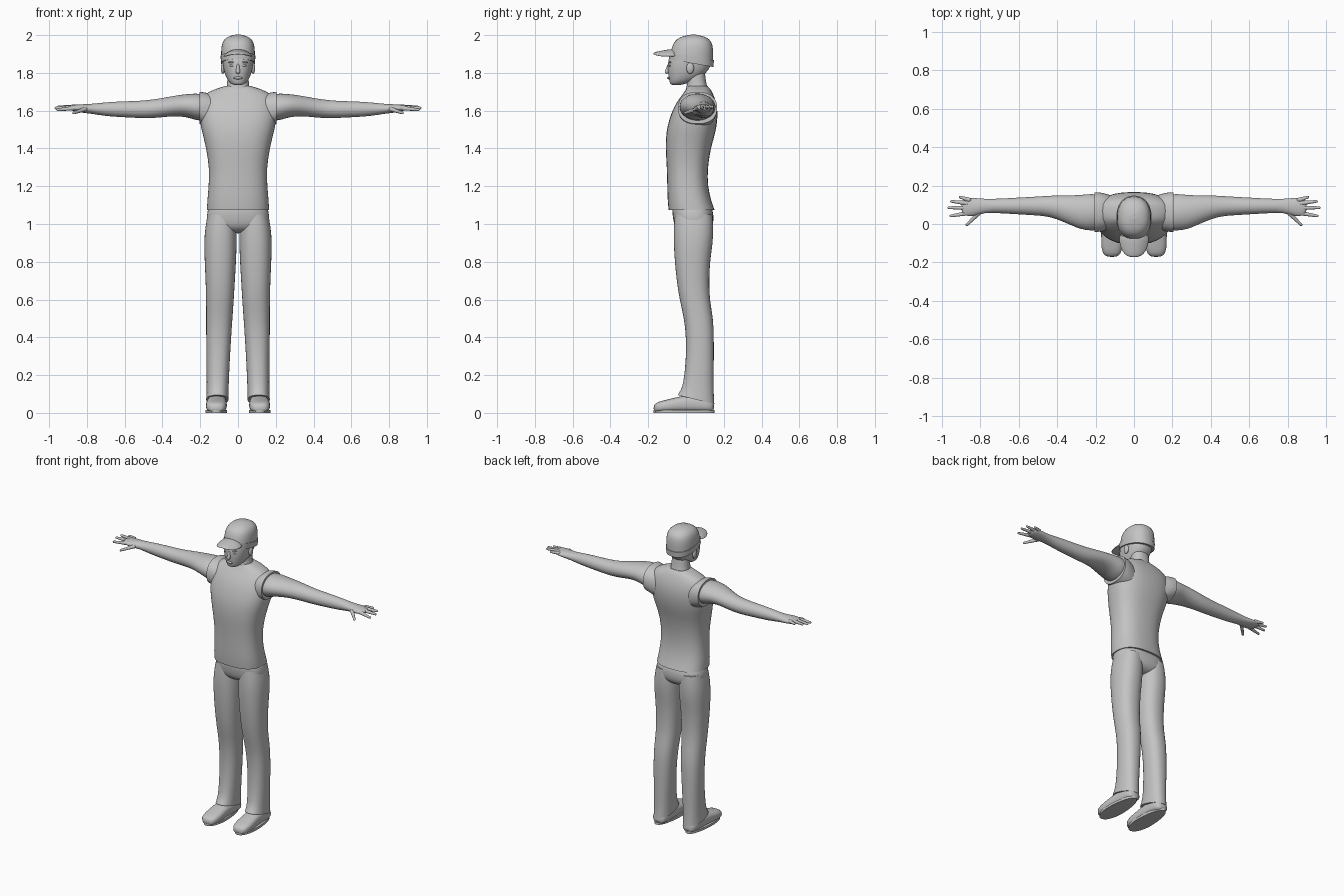
import bpy
import bmesh
import math
from mathutils import Matrix, Vector

default_cube = bpy.data.objects.get("Cube")
if default_cube:
    bpy.data.objects.remove(default_cube, do_unlink=True)

CM = 0.01  # all part sizes below are in hundredths of a unit

# One plain colour for the whole figure
grey = bpy.data.materials.new("plain_grey")
grey.use_nodes = True
grey.diffuse_color = (0.55, 0.55, 0.55, 1)
grey.node_tree.nodes["Principled BSDF"].inputs["Base Color"].default_value = grey.diffuse_color


def finish(name, bm, mirror=False, subdivide=0):
    """Turn a bmesh into a smooth object with optional mirror and subdivision."""
    bmesh.ops.recalc_face_normals(bm, faces=bm.faces)
    for face in bm.faces:
        face.smooth = True
    mesh = bpy.data.meshes.new(name)
    bm.to_mesh(mesh)
    bm.free()
    mesh.materials.append(grey)
    obj = bpy.data.objects.new(name, mesh)
    bpy.context.scene.collection.objects.link(obj)
    if mirror:
        modifier = obj.modifiers.new("mirror_sides", 'MIRROR')
        modifier.use_mirror_merge = False
    if subdivide:
        modifier = obj.modifiers.new("smooth_surface", 'SUBSURF')
        modifier.levels = modifier.render_levels = subdivide
    return obj


def loft(name, axis, stations, power=2.3, crisp=False, mirror=False, bend=None):
    """Skin rounded sections; station = position, a range, b range, optional slope."""
    bm = bmesh.new()
    crease = bm.edges.layers.float.new("crease_edge")
    count = 24
    rings = []
    for t, a0, a1, b0, b1, *slope in stations:
        ring = []
        for i in range(count):
            angle = math.tau * i / count
            c, s = math.cos(angle), math.sin(angle)
            u = math.copysign(abs(c) ** (2 / power), c) * (a1 - a0) / 2
            v = math.copysign(abs(s) ** (2 / power), s) * (b1 - b0) / 2
            along = t + (slope[0] * v if slope else 0)
            a, b = (a0 + a1) / 2 + u, (b0 + b1) / 2 + v
            place = {'x': (along, a, b), 'y': (a, along, b), 'z': (a, b, along)}[axis]
            point = Vector(place) * CM
            if bend:
                point = bend(point)
            ring.append(bm.verts.new(point))
        rings.append(ring)
    for low, high in zip(rings, rings[1:]):
        for i in range(count):
            j = (i + 1) % count
            bm.faces.new((low[i], low[j], high[j], high[i]))
    for ring in (rings[0], rings[-1]):
        cap = bm.faces.new(ring)
        if crisp:
            for edge in cap.edges:
                edge[crease] = 1
                edge.smooth = False
    return finish(name, bm, mirror, subdivide=1)


def centred(rows):
    """Expand (height, half width, front, back) rows to full stations."""
    return [(z, -w, w, *rest) for z, w, *rest in rows]


def ball(name, centre, radii, mirror=False):
    bm = bmesh.new()
    matrix = Matrix.Translation(Vector(centre) * CM) @ Matrix.Diagonal((*[r * CM for r in radii], 1))
    bmesh.ops.create_uvsphere(bm, u_segments=20, v_segments=12, radius=1, matrix=matrix)
    return finish(name, bm, mirror)


def rod(name, base, tip, thick, thin, mirror=False):
    """Tapered rod with rounded ends."""
    base, tip = Vector(base) * CM, Vector(tip) * CM
    bm = bmesh.new()
    turn = (tip - base).to_track_quat('Z', 'Y').to_matrix().to_4x4()
    bmesh.ops.create_cone(bm, cap_ends=False, segments=14, radius1=thick * CM, radius2=thin * CM,
                          depth=(tip - base).length,
                          matrix=Matrix.Translation((base + tip) / 2) @ turn)
    for point, size in ((base, thick), (tip, thin)):
        bmesh.ops.create_uvsphere(bm, u_segments=14, v_segments=8, radius=size * CM,
                                  matrix=Matrix.Translation(point) @ turn)
    return finish(name, bm, mirror)


# Sleeveless shirt with armhole rims
loft("shirt", 'z', centred([
    (107.5, 16.6, -9.3, 15.2), (112, 16.4, -9.8, 13.5), (120, 15.6, -10, 11.5),
    (130, 15.3, -10.2, 11.5), (140, 17, -10.9, 13.2), (146, 18.4, -10.7, 15),
    (152, 20, -10, 16.4), (159, 20.8, -7.8, 17), (165, 20.2, -4.8, 16),
    (169, 18, -1.5, 14.3), (171.5, 12, 0, 13), (173, 7, 1, 11.5)]), power=2.5, crisp=True)
loft("shirt_armholes", 'x', [
    (12, -3, 15, 150, 168), (17, -4, 16.6, 151.5, 169.8),
    (20.5, -4.4, 16.6, 153, 170)], crisp=True, mirror=True)

# Trousers: hips and two slightly flared legs
loft("trouser_hips", 'z', centred([
    (112, 15, -7, 12), (107, 16.2, -7.5, 14.5), (102, 17, -6.8, 14.8),
    (98, 16, -6, 14), (95, 9, -2, 10)]), power=2.6)
loft("trouser_legs", 'z', [
    (105, 1, 16, -6, 14), (98, .6, 17.5, -6.6, 14.6), (90, .6, 18, -6.6, 14.3),
    (80, 1, 17.7, -6, 12.7), (70, 1.6, 17.2, -5, 12.3), (60, 2.2, 16.9, -3.5, 12.5),
    (50, 2.9, 16.9, -1, 14.5), (40, 3.6, 16.9, 0, 14.8), (28, 4.3, 16.7, 0, 14.8),
    (15, 4.9, 16.6, -1.5, 14.6), (10, 5, 16.7, -3, 14.8, -.2),
    (7, 5, 16.9, -4.5, 15.1, -.25)], crisp=True, mirror=True)

# Shoes with flat soles
loft("shoes", 'y', [
    (-17.2, 9, 14, .6, 4), (-15.5, 6.6, 16.6, .3, 5.8), (-10, 5.7, 17.2, .3, 7),
    (-4, 6, 16.8, .3, 8.6), (3, 6, 16.3, .3, 10), (12, 6, 16, .3, 8),
    (15, 7.5, 14.5, .5, 6)], power=2.6, mirror=True)


def waist(point):
    """Narrow the sole towards the heel."""
    point.x += (0.115 - point.x) * max(0, point.y + 0.05)
    return point


loft("shoe_soles", 'z', [
    (0, 5.6, 17.4, -17.3, 15.2), (1.6, 5.6, 17.4, -17.4, 15.2)],
     crisp=True, mirror=True, bend=waist)

# Arms and palms
loft("arms", 'x', [
    (13, -2, 14, 156, 167), (20, -3.6, 15.9, 154, 169.3), (25, -3.4, 15.5, 156, 169),
    (30, -2, 15, 157, 168.5), (36, .8, 15, 157, 167.5), (44, 4, 14.8, 156, 166),
    (52, 4.5, 14.2, 156, 165.2), (60, 5, 13.8, 156.5, 165), (70, 5.6, 13.2, 157, 164.5),
    (78, 6, 13, 158.5, 163.5), (84, 3.8, 13.8, 159, 163.4), (88, 4.2, 13.5, 160, 163),
    (90, 6, 12, 160.5, 162.5)], power=2, mirror=True)

# Fingers and thumbs
hand = {
    "little_fingers": ((86, 12.6, 162), (90.5, 14, 162)),
    "ring_fingers": ((87, 10.8, 162), (95, 11.8, 162)),
    "middle_fingers": ((87, 8.4, 161.8), (96.4, 8.5, 161.4)),
    "index_fingers": ((87, 5.6, 161.3), (95.4, 4.2, 160.5)),
    "thumbs": ((81, 5.5, 160.8), (87, -.4, 158.8)),
}
for finger, (base, tip) in hand.items():
    rod(finger, base, tip, 1.2, .7, mirror=True)

# Neck and head
loft("neck", 'z', centred([
    (164, 9, -3, 13), (169, 7.2, -1, 12.6), (173, 5.8, .8, 11), (178, 5.6, 0, 10.2),
    (184, 5.6, 0, 10)]))
loft("head", 'z', centred([
    (173.5, 2.4, -8, -3), (174.6, 4.4, -8.6, 1.5), (177.5, 6.4, -9.2, 8.5),
    (182, 7.8, -9.8, 12.6), (186, 8.2, -9.6, 13.6), (190, 8.3, -8.6, 13.8),
    (194, 7, -6, 12)]))
rod("nose", (0, -9.2, 184), (0, -10.1, 180.6), .7, 1.1)
ball("lips", (0, -9.1, 177.3), (2.4, .9, .7))
ball("eyes", (3.2, -8.5, 183.8), (1.3, .7, .6), mirror=True)
ball("eyebrows", (3.3, -8.5, 185.6), (2, .8, .5), mirror=True)
ball("ears", (8, 2.2, 182.5), (1.1, 2, 3), mirror=True)

# Cap crown, band and curved brim
loft("cap_crown", 'z', centred([
    (185.4, 8.9, -9, 14.3, -.18), (190, 9.1, -8.3, 14.6), (195, 8.8, -7.3, 14.3),
    (198, 7.4, -5, 12.5), (199.6, 4.6, -1.5, 9), (200.2, 1.5, 2.5, 5.5)]), crisp=True)
loft("cap_band", 'z', centred([
    (185.2, 9.1, -9.2, 14.6, -.18), (188.8, 9.3, -8.9, 14.9, -.18)]), crisp=True)


def droop(point):
    """Lower the brim towards its sides."""
    point.z -= 4.5 * point.x ** 2
    return point


loft("cap_brim", 'y', [
    (-17.3, -2.2, 2.2, 189.8, 190.5), (-16, -4.8, 4.8, 189.8, 191.2),
    (-13, -6.9, 6.9, 190, 191.8), (-9, -7.8, 7.8, 190.4, 192.6),
    (-4, -7.8, 7.8, 190.6, 192.8)], bend=droop)
